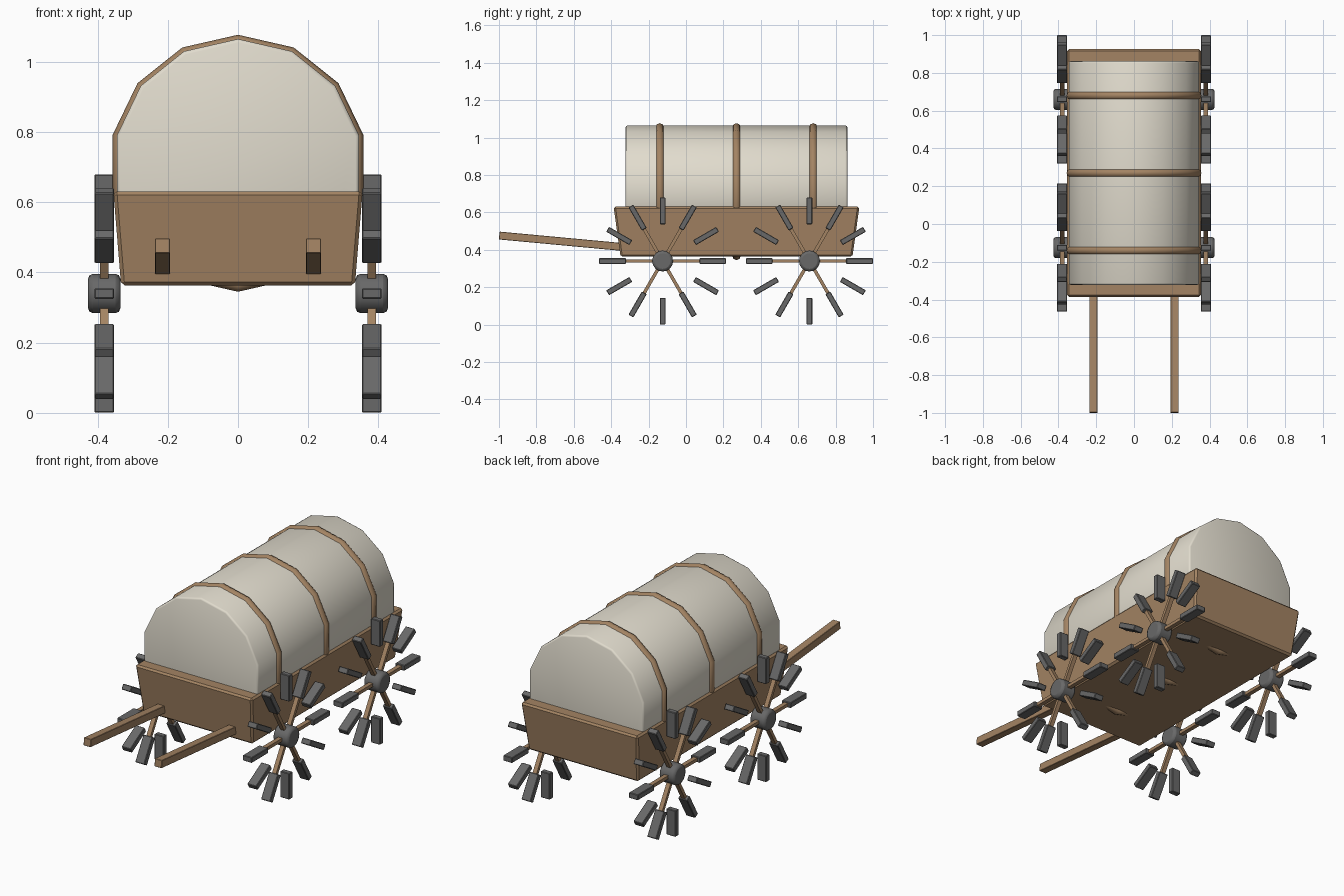
import bpy
from math import pi, radians, sin, cos

cube = bpy.data.objects.get("Cube")
if cube:
    bpy.data.objects.remove(cube, do_unlink=True)


def material(name, rgb):
    mat = bpy.data.materials.new(name)
    mat.use_nodes = True
    mat.diffuse_color = (*rgb, 1)
    mat.node_tree.nodes["Principled BSDF"].inputs["Base Color"].default_value = (*rgb, 1)
    return mat


wood = material("wood", (0.37, 0.23, 0.125))
cloth = material("canvas cloth", (0.75, 0.71, 0.61))
iron = material("grey iron", (0.14, 0.14, 0.14))


def finish(name, mat, bevel=0, segments=1, smooth=None):
    obj = bpy.context.object
    obj.name = name
    obj.data.materials.append(mat)
    if smooth:
        bpy.ops.object.shade_smooth_by_angle(angle=radians(smooth))
    if bevel:
        mod = obj.modifiers.new("edge bevel", "BEVEL")
        mod.width = bevel
        mod.segments = segments
    return obj


def box(name, size, loc, mat, rot=(0, 0, 0), bevel=0):
    bpy.ops.mesh.primitive_cube_add(size=1, location=loc, rotation=rot)
    bpy.context.object.scale = size
    bpy.ops.object.transform_apply(location=False, rotation=False, scale=True)
    return finish(name, mat, bevel)


# Wagon bed, flaring toward the top
MID_Y = 0.27
bed = box("wagon_bed", (0.666, 1.24, 0.268), (0, MID_Y, 0.497), wood)
for v in bed.data.vertices:
    if v.co.z > 0:
        v.co.x *= 1.066
        v.co.y *= 1.06
bevel = bed.modifiers.new("edge bevel", "BEVEL")
bevel.width = 0.01

# Canvas cover: faceted barrel, its underside hidden in the bed
ARCH_Z, SIDES = 0.711, 14
bpy.ops.mesh.primitive_cylinder_add(vertices=SIDES, radius=0.354, depth=1.185,
                                    location=(0, MID_Y, ARCH_Z), rotation=(pi / 2, 0, 0))
bpy.ops.object.transform_apply(location=False, rotation=True, scale=False)
cover = bpy.context.object
for v in cover.data.vertices:
    v.co.z = max(v.co.z, -0.3)
finish("canvas_cover", cloth, 0.01, 2, smooth=180)

# Hoops over the cover
for label, y in (("front", -0.14), ("middle", MID_Y), ("rear", 0.68)):
    bpy.ops.mesh.primitive_torus_add(major_segments=SIDES, minor_segments=8,
                                     major_radius=0.343, minor_radius=0.023,
                                     location=(0, y, ARCH_Z), rotation=(pi / 2, pi / 2, 0))
    finish(label + "_hoop", wood, smooth=50)

# Wheels: hub, six spokes and twelve separate rim blocks
HUB_Z = 0.34
for side, sx in (("left", 1), ("right", -1)):
    for end, wy in (("front", -0.125), ("rear", 0.66)):
        tag = f"{end}_{side}_"
        wx = sx * 0.381
        bpy.ops.mesh.primitive_cylinder_add(vertices=16, radius=0.056, depth=0.092,
                                            location=(wx, wy, HUB_Z), rotation=(0, pi / 2, 0))
        finish(tag + "hub", iron, 0.014, 2, smooth=40)
        for i in range(12):
            a = i * pi / 6

            def at(r):
                return (wx, wy + r * cos(a), HUB_Z + r * sin(a))

            box(tag + "rim_block", (0.055, 0.143, 0.03), at(0.268), iron, (a, 0, 0), 0.003)
            if i % 2 == 0:
                box(tag + "spoke", (0.024, 0.22, 0.018), at(0.11), wood, (a, 0, 0))

    # Draught shaft
    box(side + "_shaft", (0.043, 0.70, 0.042), (sx * 0.215, -0.65, 0.444), wood,
        (radians(-5.3), 0, 0), 0.002)
